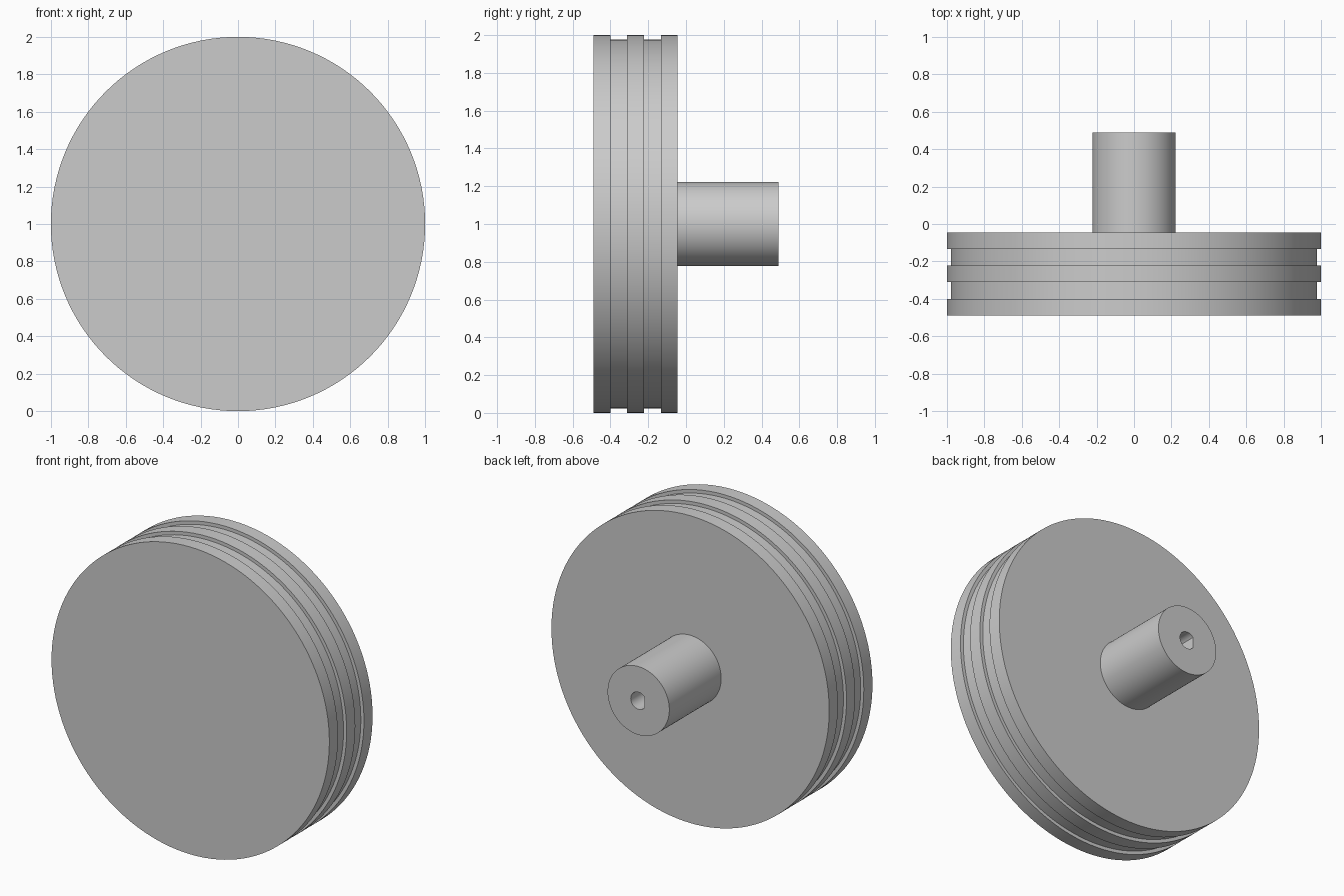
import bpy
import bmesh
from math import cos, sin, pi, acos, radians

if "Cube" in bpy.data.objects:
    bpy.data.objects.remove(bpy.data.objects["Cube"], do_unlink=True)

UNIT = 2 / 45            # wheel diameter is 45 units
FRONT = -11 * UNIT
BACK = -1 * UNIT         # back face of the wheel
END = 11 * UNIT          # free end of the shaft

grey = bpy.data.materials.new("light grey")
grey.use_nodes = True
colour = (0.6, 0.6, 0.6, 1)
grey.diffuse_color = colour
grey.node_tree.nodes["Principled BSDF"].inputs["Base Color"].default_value = colour


def loft(name, sections):
    """Join matching (y, outline) sections into a closed solid along y."""
    bm = bmesh.new()
    rings = [[bm.verts.new((x, y, z + 1)) for x, z in outline] for y, outline in sections]
    for a, b in zip(rings, rings[1:]):
        for i in range(len(a)):
            j = (i + 1) % len(a)
            bm.faces.new((a[i], a[j], b[j], b[i]))
    bm.faces.new(rings[0])
    bm.faces.new(rings[-1])
    bmesh.ops.recalc_face_normals(bm, faces=bm.faces)
    mesh = bpy.data.meshes.new(name)
    bm.to_mesh(mesh)
    bm.free()
    mesh.materials.append(grey)
    obj = bpy.data.objects.new(name, mesh)
    bpy.context.collection.objects.link(obj)
    return obj


def circle(radius, count):
    return [(radius * cos(2 * pi * i / count), radius * sin(2 * pi * i / count))
            for i in range(count)]


def smooth(obj):
    bpy.ops.object.select_all(action='DESELECT')
    obj.select_set(True)
    bpy.context.view_layer.objects.active = obj
    bpy.ops.object.shade_smooth_by_angle(angle=radians(30))


# Wheel: five equal bands, alternating rim and shallow groove
rim, groove = 1.0, 1 - UNIT / 2
sections = []
for band in range(5):
    outline = circle(groove if band % 2 else rim, 128)
    for edge in (band, band + 1):
        sections.append((FRONT + 2 * UNIT * edge, outline))
wheel = loft("grooved_wheel", sections)

# Shaft, set slightly into the wheel
outline = circle(5 * UNIT, 96)
shaft = loft("shaft", [(BACK - UNIT / 2, outline), (END, outline)])

# D-shaped bore with its flat on the -x side
r = 1.25 * UNIT
half = pi - acos(0.78)
steps = 40
d_outline = [(r * cos(a), r * sin(a))
             for a in (-half + 2 * half * i / steps for i in range(steps + 1))]
cutter = loft("bore_cutter", [(BACK - UNIT, d_outline), (END + UNIT, d_outline)])
cutter.hide_render = True
bore = shaft.modifiers.new("bore", 'BOOLEAN')
bore.operation = 'DIFFERENCE'
bore.solver = 'EXACT'
bore.object = cutter
bpy.context.view_layer.objects.active = shaft
bpy.ops.object.modifier_apply(modifier=bore.name)
bpy.data.objects.remove(cutter, do_unlink=True)

smooth(wheel)
smooth(shaft)
